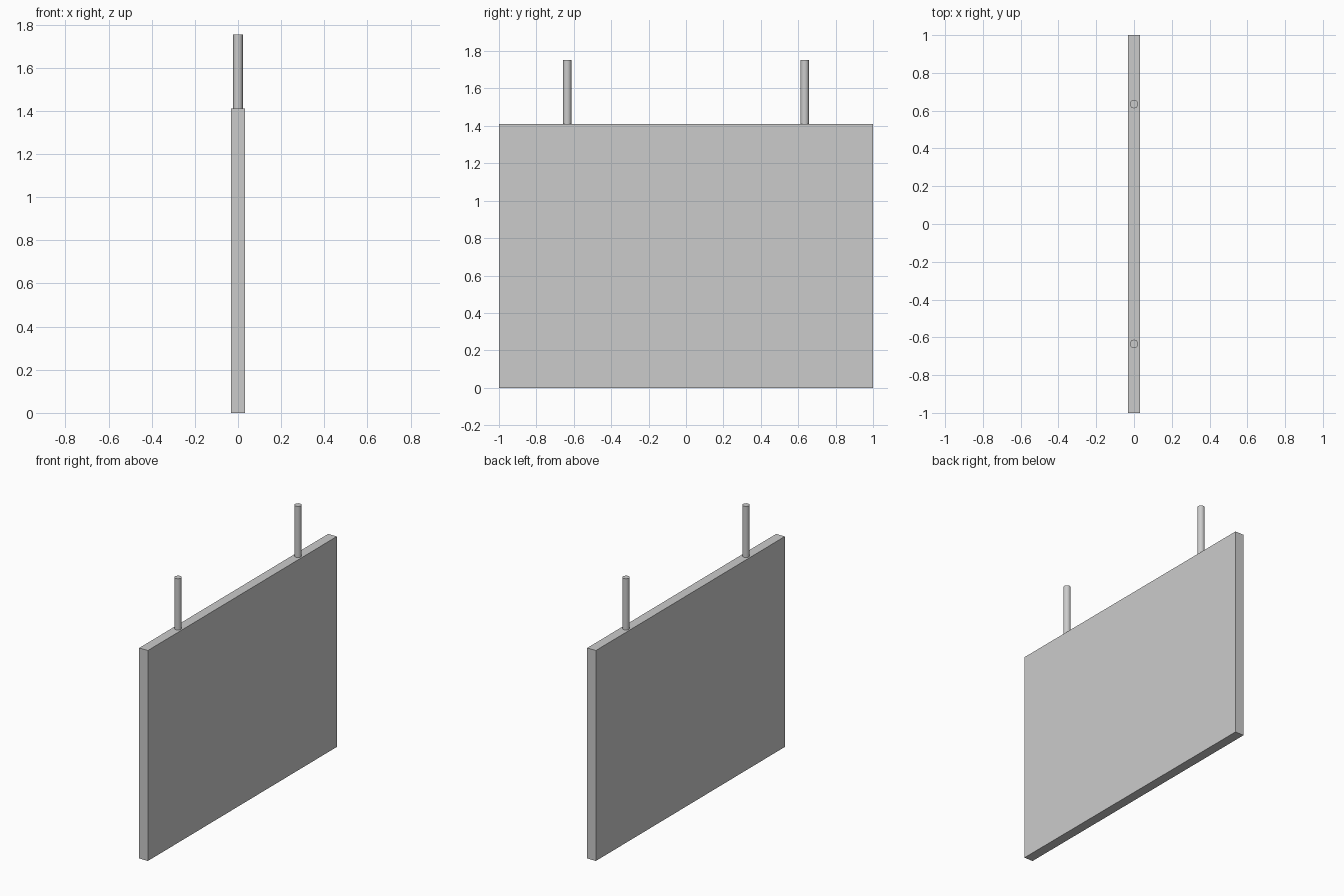
import bpy

if "Cube" in bpy.data.objects:
    bpy.data.objects.remove(bpy.data.objects["Cube"])

PANEL_H, PANEL_T, TOP = 1.41, 0.064, 1.753
ROD_R, ROD_Y = 0.0225, 0.635

# Flat hanging board
bpy.ops.mesh.primitive_cube_add(size=1, location=(0, 0, PANEL_H / 2))
panel = bpy.context.object
panel.name = "sign_panel"
panel.scale = (PANEL_T, 2, PANEL_H)
bpy.ops.object.transform_apply(location=False, rotation=False, scale=True)

# Two hanging rods standing on the top edge
for side, name in ((-1, "front_rod"), (1, "back_rod")):
    bpy.ops.mesh.primitive_cylinder_add(
        vertices=24, radius=ROD_R, depth=TOP - PANEL_H,
        location=(0, side * ROD_Y, (TOP + PANEL_H) / 2))
    bpy.context.object.name = name
    bpy.ops.object.shade_smooth_by_angle()
